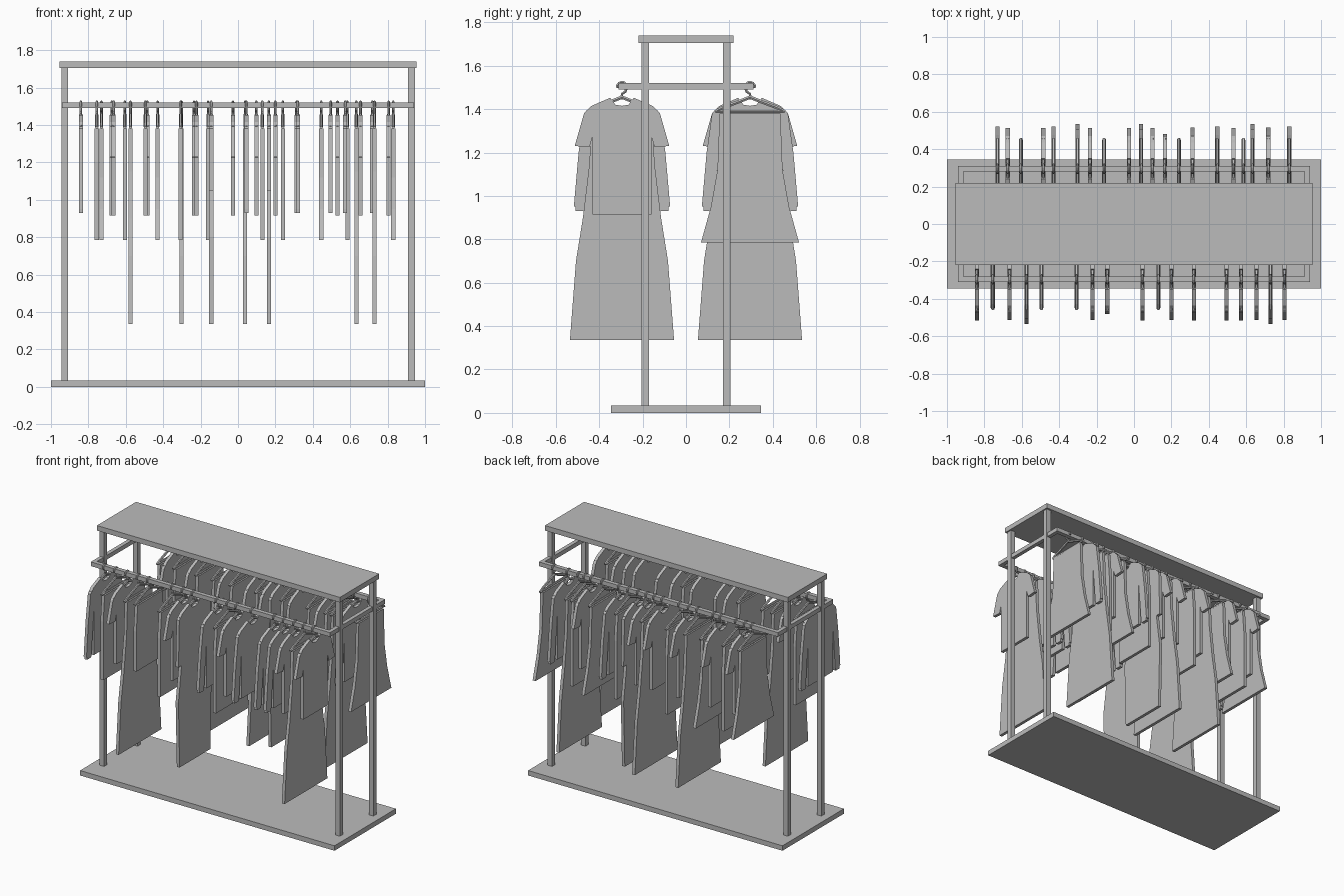
import bpy, bmesh, math
from mathutils import Matrix, Vector

cube = bpy.data.objects.get("Cube")
if cube:
    bpy.data.objects.remove(cube, do_unlink=True)

grey = bpy.data.materials.new("plain_grey")
grey.use_nodes = True
colour = (0.5, 0.5, 0.5, 1)
grey.diffuse_color = colour
grey.node_tree.nodes["Principled BSDF"].inputs["Base Color"].default_value = colour


def place(name, mesh, location=(0, 0, 0), side=1):
    obj = bpy.data.objects.new(name, mesh)
    obj.location = location
    if side < 0:
        obj.rotation_euler.z = math.pi
    bpy.context.collection.objects.link(obj)
    return obj


def finish(bm, name):
    bmesh.ops.recalc_face_normals(bm, faces=bm.faces)
    mesh = bpy.data.meshes.new(name)
    bm.to_mesh(mesh)
    bm.free()
    mesh.materials.append(grey)
    return mesh


def box(name, centre, size):
    bm = bmesh.new()
    bmesh.ops.create_cube(bm, size=1, matrix=Matrix.Diagonal((*size, 1)))
    return place(name, finish(bm, name), centre)


def garment_mesh(name, half, thickness=0.022):
    """Flat cloth slab from half an outline, mirrored about its centre."""
    outline = half + [(-y, z) for y, z in reversed(half) if y > 0]
    bm = bmesh.new()
    verts = [bm.verts.new((-thickness / 2, y, z)) for y, z in outline]
    face = bm.faces.new(verts)
    result = bmesh.ops.extrude_face_region(bm, geom=[face])
    moved = [v for v in result["geom"] if isinstance(v, bmesh.types.BMVert)]
    bmesh.ops.translate(bm, verts=moved, vec=(thickness, 0, 0))
    return finish(bm, name)


def tube(bm, path, radius, sides=6):
    """Round wire along a path lying in the yz plane."""
    rings = []
    for i, p in enumerate(path):
        a, b = path[max(i - 1, 0)], path[min(i + 1, len(path) - 1)]
        along = (b - a).normalized()
        across = Vector((1, 0, 0)).cross(along)
        ring = []
        for k in range(sides):
            t = math.tau * k / sides
            ring.append(bm.verts.new(p + radius * (Vector((math.cos(t), 0, 0)) + across * math.sin(t))))
        rings.append(ring)
    for r, q in zip(rings, rings[1:]):
        for k in range(sides):
            n = (k + 1) % sides
            bm.faces.new((r[k], r[n], q[n], q[k]))
    bm.faces.new(rings[0])
    bm.faces.new(rings[-1])


def hanger_mesh():
    bm = bmesh.new()
    # hook around the rail, then the neck
    hook = [Vector((0, 0.022 * math.cos(a), 1.502 + 0.022 * math.sin(a)))
            for a in [math.radians(d) for d in range(-10, 201, 30)]]
    hook += [Vector((0, -0.015, 1.48)), Vector((0, 0, 1.47)), Vector((0, 0, 1.445))]
    tube(bm, hook, 0.007)
    # sloping arms and the lower bar
    for s in (-1, 1):
        tube(bm, [Vector((0, s * y, z)) for y, z in
                  ((0, 1.455), (0.05, 1.435), (0.13, 1.405), (0.16, 1.388))], 0.009)
    tube(bm, [Vector((0, -0.16, 1.39)), Vector((0, 0.16, 1.39))], 0.008)
    return finish(bm, "hanger")


# Stand: base, top shelf, posts and the hanging rail frame
box("base", (0, 0, 0.0175), (2, 0.69, 0.035))
box("top_shelf", (0, 0, 1.722), (1.91, 0.44, 0.036))
for sx, lr in ((-1, "right"), (1, "left")):
    for sy, fb in ((-1, "front"), (1, "back")):
        box(f"{fb}_{lr}_post", (sx * 0.927, sy * 0.188, 0.87), (0.036, 0.036, 1.67))
    box(f"{lr}_rail", (sx * 0.926, 0, 1.505), (0.028, 0.56, 0.03))
for sy, fb in ((-1, "front"), (1, "back")):
    box(f"{fb}_rail", (0, sy * 0.295, 1.505), (1.88, 0.03, 0.03))

# Garment outlines, from the centre top to the centre hem
collar = [(0, 1.415), (0.03, 1.42), (0.055, 1.452), (0.14, 1.415), (0.175, 1.38)]
waist = [(0, 1.38), (0.14, 1.38)]
kinds = {
    "tee": collar + [(0.218, 1.23), (0.15, 1.225), (0.135, 1.275), (0.135, 0.915), (0, 0.915)],
    "long_sleeve_shirt": collar + [(0.2, 1.2), (0.222, 0.95), (0.215, 0.95), (0.215, 0.93),
                                   (0.17, 0.93), (0.165, 0.95), (0.14, 1.25),
                                   (0.14, 0.935), (0, 0.935)],
    "dress": collar + [(0.185, 1.05), (0.15, 1.05), (0.185, 0.8), (0.172, 0.335), (0, 0.335)],
    "straight_skirt": waist + [(0.155, 1.2), (0.155, 0.785), (0, 0.785)],
    "short_skirt": waist + [(0.155, 1.2), (0.155, 0.915), (0, 0.915)],
    "flared_skirt": waist + [(0.15, 1.12), (0.18, 0.95), (0.226, 0.785), (0, 0.785)],
    "long_skirt": waist + [(0.15, 1.15), (0.18, 0.9), (0.212, 0.7), (0.24, 0.335), (0, 0.335)],
}
meshes = {kind: garment_mesh(kind, half) for kind, half in kinds.items()}
hanger = hanger_mesh()

# Rows of hung garments, in order along each rail
T, L, D, S, M, F, G = kinds_order = list(kinds)
front = [(-0.84, L), (-0.755, S), (-0.665, T), (-0.575, G), (-0.495, M), (-0.307, S),
         (-0.222, T), (-0.143, D), (0.045, L), (0.13, S), (0.2, T), (0.32, L),
         (0.495, L), (0.573, L), (0.655, T), (0.73, G), (0.805, T)]
back = [(-0.73, F), (-0.675, T), (-0.605, S), (-0.485, T), (-0.43, F), (-0.302, G),
        (-0.235, T), (-0.16, S), (-0.027, T), (0.038, G), (0.098, T), (0.165, D),
        (0.24, S), (0.313, L), (0.445, F), (0.532, T), (0.585, S), (0.633, G),
        (0.718, L), (0.83, F)]
for row, side, label in ((front, -1, "front"), (back, 1, "back")):
    for i, (x, kind) in enumerate(row, 1):
        spot = (x, side * 0.295, 0)
        place(f"{label}_{kind}_{i}", meshes[kind], spot, side)
        place(f"{label}_hanger_{i}", hanger, spot, side)
